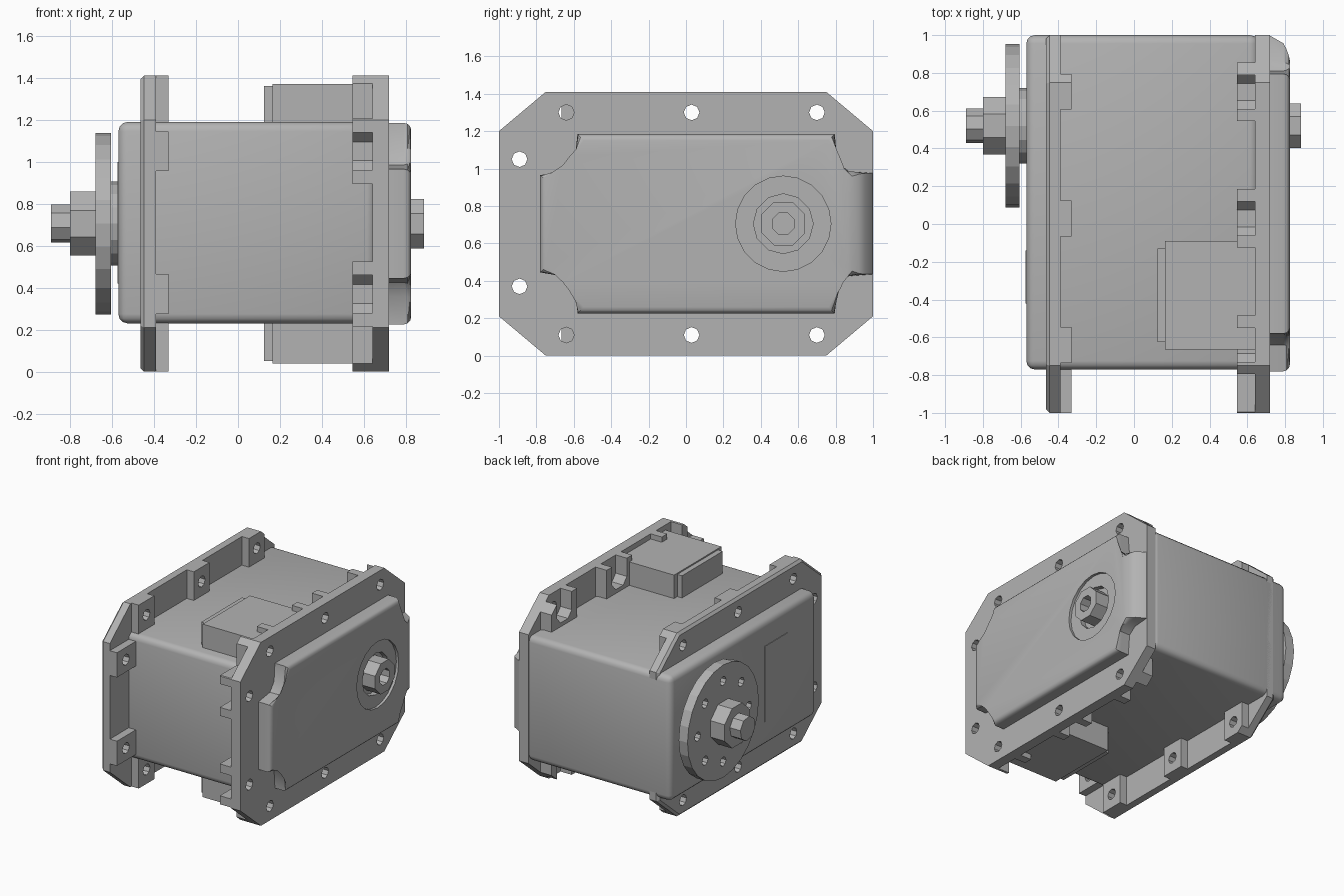
import bpy, bmesh, math
from mathutils import Vector

if "Cube" in bpy.data.objects:
    bpy.data.objects.remove(bpy.data.objects["Cube"])

grey = bpy.data.materials.new("housing_grey")
grey.diffuse_color = (0.45, 0.45, 0.45, 1)
grey.use_nodes = True
grey.node_tree.nodes["Principled BSDF"].inputs["Base Color"].default_value = grey.diffuse_color
AY, AZ = 0.52, 0.705          # output axis


def finish(name, bm):
    bmesh.ops.recalc_face_normals(bm, faces=bm.faces)
    me = bpy.data.meshes.new(name)
    bm.to_mesh(me)
    bm.free()
    me.materials.append(grey)
    ob = bpy.data.objects.new(name, me)
    bpy.context.collection.objects.link(ob)
    return ob


def add_prism(bm, pts, x0, x1):
    """Extrude a (y, z) outline along x."""
    a = [bm.verts.new((x0, y, z)) for y, z in pts]
    b = [bm.verts.new((x1, y, z)) for y, z in pts]
    bm.faces.new(a)
    bm.faces.new(b)
    n = len(pts)
    for i in range(n):
        bm.faces.new((a[i], a[(i + 1) % n], b[(i + 1) % n], b[i]))
    return a, b


def prism(name, pts, x0, x1):
    bm = bmesh.new()
    add_prism(bm, pts, x0, x1)
    return finish(name, bm)


def rect(y0, y1, z0, z1):
    return [(y0, z0), (y1, z0), (y1, z1), (y0, z1)]


def ring(y, z, r, n, turn=0.0):
    return [(y + r * math.cos(math.tau * (i + turn) / n),
             z + r * math.sin(math.tau * (i + turn) / n)) for i in range(n)]


def activate(ob):
    bpy.ops.object.select_all(action='DESELECT')
    ob.select_set(True)
    bpy.context.view_layer.objects.active = ob


def boolean(ob, other, op):
    activate(ob)
    m = ob.modifiers.new("cut", 'BOOLEAN')
    m.object, m.operation, m.solver = other, op, 'EXACT'
    bpy.ops.object.modifier_apply(modifier=m.name)


def drop(ob):
    bpy.data.objects.remove(ob, do_unlink=True)


def bevel(ob, width, seg, limit=30):
    activate(ob)
    m = ob.modifiers.new("round", 'BEVEL')
    m.width, m.segments = width, seg
    m.limit_method, m.angle_limit = 'ANGLE', math.radians(limit)
    bpy.ops.object.modifier_apply(modifier=m.name)


def smooth(ob):
    activate(ob)
    bpy.ops.object.shade_smooth_by_angle(angle=math.radians(35))


# Main housing
body = prism("housing", rect(-0.77, 1.0, 0.23, 1.19), -0.57, 0.66)
bevel(body, 0.045, 3)
smooth(body)

# Flange outline and bolt positions: (y, z, outward direction)
OCT = [(-1, 0.21), (-0.75, 0), (0.75, 0), (1, 0.21),
       (1, 1.2), (0.75, 1.41), (-0.75, 1.41), (-1, 1.2)]
BOLTS = [(y, z, (0, d)) for z, d in ((1.3, 1), (0.11, -1)) for y in (-0.64, 0.03, 0.7)]
BOLTS += [(-0.89, z, (-1, 0)) for z in (1.05, 0.37)]

bm = bmesh.new()
for y, z, d in BOLTS:
    add_prism(bm, ring(y, z, 0.042, 8), -0.6, 0.9)
bolt_cutter = finish("bolt_cutter", bm)
clip = prism("outline_clip", OCT, -0.6, 0.9)


def pads(name, shape, x0, x1):
    """Bolt pads; shape is (across, outward) measured from the bolt."""
    bm = bmesh.new()
    for y, z, (dy, dz) in BOLTS:
        add_prism(bm, [(y + u * dz + w * dy, z + u * dy + w * dz) for u, w in shape], x0, x1)
    ob = finish(name, bm)
    boolean(ob, clip, 'INTERSECT')
    boolean(ob, bolt_cutter, 'DIFFERENCE')


# Right flange plate with slotted nut pads
right = prism("right_flange", OCT, 0.64, 0.72)
boolean(right, bolt_cutter, 'DIFFERENCE')
U, S = 0.155, 0.09
pads("right_nut_pads", [(-U, -0.14), (U, -0.14), (U, 0.2), (S, 0.2), (S, -0.03), (0.045, -0.08),
                        (-0.045, -0.08), (-S, -0.03), (-S, 0.2), (-U, 0.2)], 0.545, 0.64)

# Left flange plate with chamfered outer rim and plain pads
bm = bmesh.new()
outer, inner = add_prism(bm, OCT, -0.465, -0.39)
rim = [e for e in bm.edges if all(v in outer for v in e.verts)]
bmesh.ops.bevel(bm, geom=rim, offset=0.018, segments=1, affect='EDGES')
left = finish("left_flange", bm)
boolean(left, bolt_cutter, 'DIFFERENCE')
pads("left_bolt_pads", rect(-0.095, 0.095, -0.14, 0.2), -0.39, -0.33)
drop(bolt_cutter)
drop(clip)

# Right cover: stepped outline, rounded rim, back tab curving down to the flange
half = [(1, 0.975), (0.87, 0.985), (0.81, 1.03), (0.795, 1.185),
        (-0.58, 1.185), (-0.59, 1.05), (-0.64, 0.985), (-0.78, 0.965)]
outline = half + [(y, 2 * AZ - z) for y, z in reversed(half)]
bm = bmesh.new()
base, top = add_prism(bm, outline, 0.715, 0.825)
edges = [e for e in bm.edges if all(v in top for v in e.verts)]
bmesh.ops.bevel(bm, geom=edges, offset=0.035, segments=3, profile=0.5, affect='EDGES')
for v in bm.verts:
    if v.co.y > 0.82:
        t = min(1, max(0, (v.co.x - 0.715) / 0.11))
        v.co.y = 0.82 + (v.co.y - 0.82) * math.sqrt(1 - 0.9 * t * t)
cover = finish("right_cover", bm)
for r, depth, n in ((0.255, 0.02, 20), (0.16, 0.06, 12)):
    c = prism("recess_cutter", ring(AY, AZ, r, n), 0.825 - depth, 0.9)
    boolean(cover, c, 'DIFFERENCE')
    drop(c)
smooth(cover)

# Rear bearing stub with bore
stub = prism("right_bearing_stub", ring(AY, AZ, 0.127, 8, 0.5), 0.7, 0.885)
c = prism("bore_cutter", ring(AY, AZ, 0.062, 8, 0.5), 0.8, 0.95)
boolean(stub, c, 'DIFFERENCE')
drop(c)

# Output side: collar, drilled horn disc, hub and shaft
prism("output_collar", ring(AY, AZ, 0.2, 16), -0.61, -0.56)
disc = prism("output_disc", ring(AY, AZ, 0.433, 24), -0.68, -0.605)
bm = bmesh.new()
for i in range(8):
    a = math.tau * i / 8
    add_prism(bm, ring(AY + 0.31 * math.cos(a), AZ + 0.31 * math.sin(a), 0.035, 8), -0.8, -0.59)
c = finish("disc_hole_cutter", bm)
boolean(disc, c, 'DIFFERENCE')
drop(c)
prism("output_hub", ring(AY, AZ, 0.165, 8, 0.5), -0.8, -0.67)
prism("output_shaft", ring(AY, AZ, 0.092, 8, 0.25), -0.89, -0.79)

# Label plate on the left face
prism("label_plate", rect(-0.42, -0.14, 0.42, 1.0), -0.574, -0.565)

# Connector boxes above and below the housing
for side, sz in (("top", 1), ("bottom", -1)):
    def span(h):
        return sorted((AZ + sz * 0.45, AZ + sz * h))
    prism(side + "_connector", rect(-0.665, -0.09, *span(0.665)), 0.165, 0.645)
    prism(side + "_connector_face", rect(-0.625, -0.13, *span(0.655)), 0.125, 0.17)
